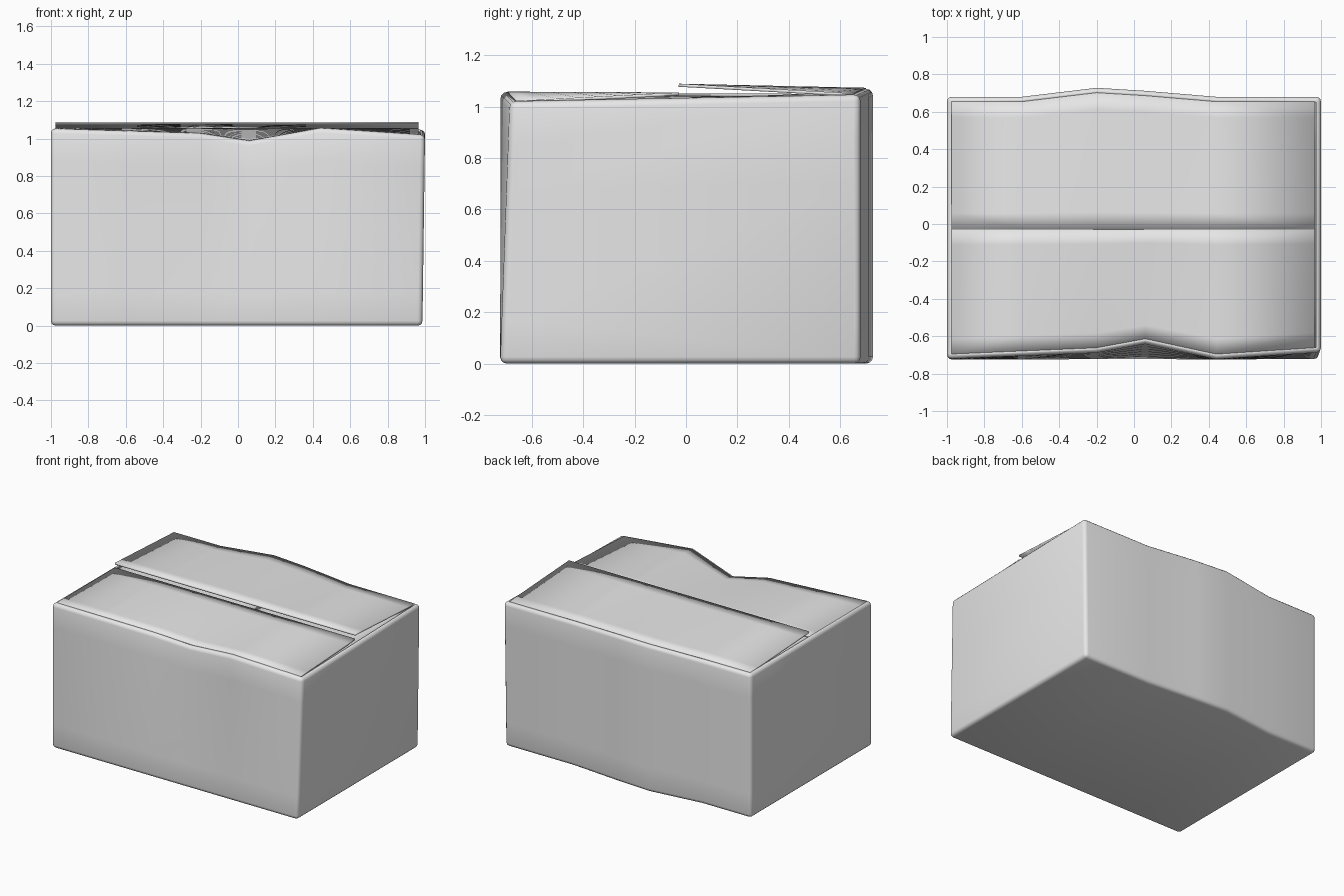
import bpy, bmesh, math
from mathutils import Vector

if "Cube" in bpy.data.objects:
    bpy.data.objects.remove(bpy.data.objects["Cube"])

card = bpy.data.materials.new("plain grey card")
card.use_nodes = True
GREY = (0.8, 0.8, 0.8, 1)
card.diffuse_color = GREY
card.node_tree.nodes["Principled BSDF"].inputs["Base Color"].default_value = GREY

# Dented rims: (x, y, z) along the front and back top edges
FRONT = [Vector(p) for p in ((-1, -.722, 1.055), (-.6, -.705, 1.043), (-.2, -.688, 1.03),
                             (.06, -.64, .99), (.44, -.722, 1.058), (1, -.685, 1.02))]
BACK = [Vector(p) for p in ((-1, .68, 1.05), (-.6, .68, 1.05), (-.2, .728, 1.07),
                            (.06, .712, 1.065), (.44, .68, 1.05), (1, .68, 1.048))]
ROUND = .026
THICK = .012


def finish(name, bm, thickness):
    bmesh.ops.recalc_face_normals(bm, faces=bm.faces)
    mesh = bpy.data.meshes.new(name)
    bm.to_mesh(mesh)
    bm.free()
    obj = bpy.data.objects.new(name, mesh)
    bpy.context.collection.objects.link(obj)
    mesh.materials.append(card)
    mod = obj.modifiers.new("card thickness", 'SOLIDIFY')
    mod.thickness = thickness
    mod.offset = -1
    bpy.ops.object.select_all(action='DESELECT')
    obj.select_set(True)
    bpy.context.view_layer.objects.active = obj
    bpy.ops.object.shade_smooth_by_angle(angle=math.radians(35))
    return obj


def quads(bm, rows, material=0):
    for a, b in zip(rows, rows[1:]):
        for i in range(len(a) - 1):
            bm.faces.new((a[i], a[i + 1], b[i + 1], b[i])).material_index = material


def rim_at(rim, x):
    for a, b in zip(rim, rim[1:]):
        if x <= b.x:
            return a.lerp(b, (x - a.x) / (b.x - a.x))
    return rim[-1].copy()


# Box body: walls lean from a straight base to the dented rim
bm = bmesh.new()
LEVELS = 6


def wall(rim, base_y):
    rows = []
    for k in range(LEVELS + 1):
        t = k / LEVELS
        row = []
        for p in rim:
            foot = Vector((min(p.x, .986), p.y if base_y is None else base_y, 0))
            row.append(bm.verts.new(foot.lerp(p, t)))
        rows.append(row)
    quads(bm, rows)
    return rows


front, back = wall(FRONT, -.724), wall(BACK, None)
for end in (0, -1):
    bm.faces.new([r[end] for r in front] + [r[end] for r in reversed(back)])
quads(bm, [front[0], back[0]])
quads(bm, [front[-1], back[-1]], 1)
bmesh.ops.recalc_face_normals(bm, faces=bm.faces)
sharp = [e for e in bm.edges if e.calc_face_angle(0) > math.radians(50)]
bmesh.ops.bevel(bm, geom=sharp, offset=ROUND, segments=3, profile=.5,
                affect='EDGES', material=0)
# Open the top; the flaps close it
bmesh.ops.delete(bm, geom=[f for f in bm.faces if f.material_index == 1], context='FACES')
finish("box_body", bm, THICK)


# Long top flaps, reaching from each dented rim to a straight free edge
def long_flap(name, rim, edge_y, edge_z, inward, lift):
    bm = bmesh.new()
    rows = []
    for k in range(9):
        t = k / 8
        row = []
        for p in rim:
            x = max(-.975, min(.965, p.x))
            q = rim_at(rim, x)
            hinge = Vector((x, q.y + inward * ROUND, q.z + lift))
            row.append(bm.verts.new(hinge.lerp(Vector((x, edge_y, edge_z)), t)))
        rows.append(row)
    quads(bm, rows)
    obj = finish(name, bm, THICK)
    up = obj.data.polygons[0].normal.z > 0
    obj.modifiers[0].offset = -1 if up else 1


long_flap("front_flap", FRONT, -.028, 1.056, 1, .001)
long_flap("back_flap", BACK, -.028, 1.09, -1, .004)

# Short side flaps underneath, meeting at a narrow slot
for name, x0, x1 in (("right_side_flap", -.974, .1), ("left_side_flap", .12, .974)):
    bm = bmesh.new()
    rows = []
    for k in range(9):
        x = x0 + (x1 - x0) * k / 8
        a, b = rim_at(FRONT, x), rim_at(BACK, x)
        a += Vector((0, ROUND, -.012))
        b += Vector((0, -ROUND, -.012))
        rows.append([bm.verts.new(a.lerp(b, j / 6)) for j in range(7)])
    quads(bm, rows)
    obj = finish(name, bm, THICK)
    up = obj.data.polygons[0].normal.z > 0
    obj.modifiers[0].offset = -1 if up else 1
